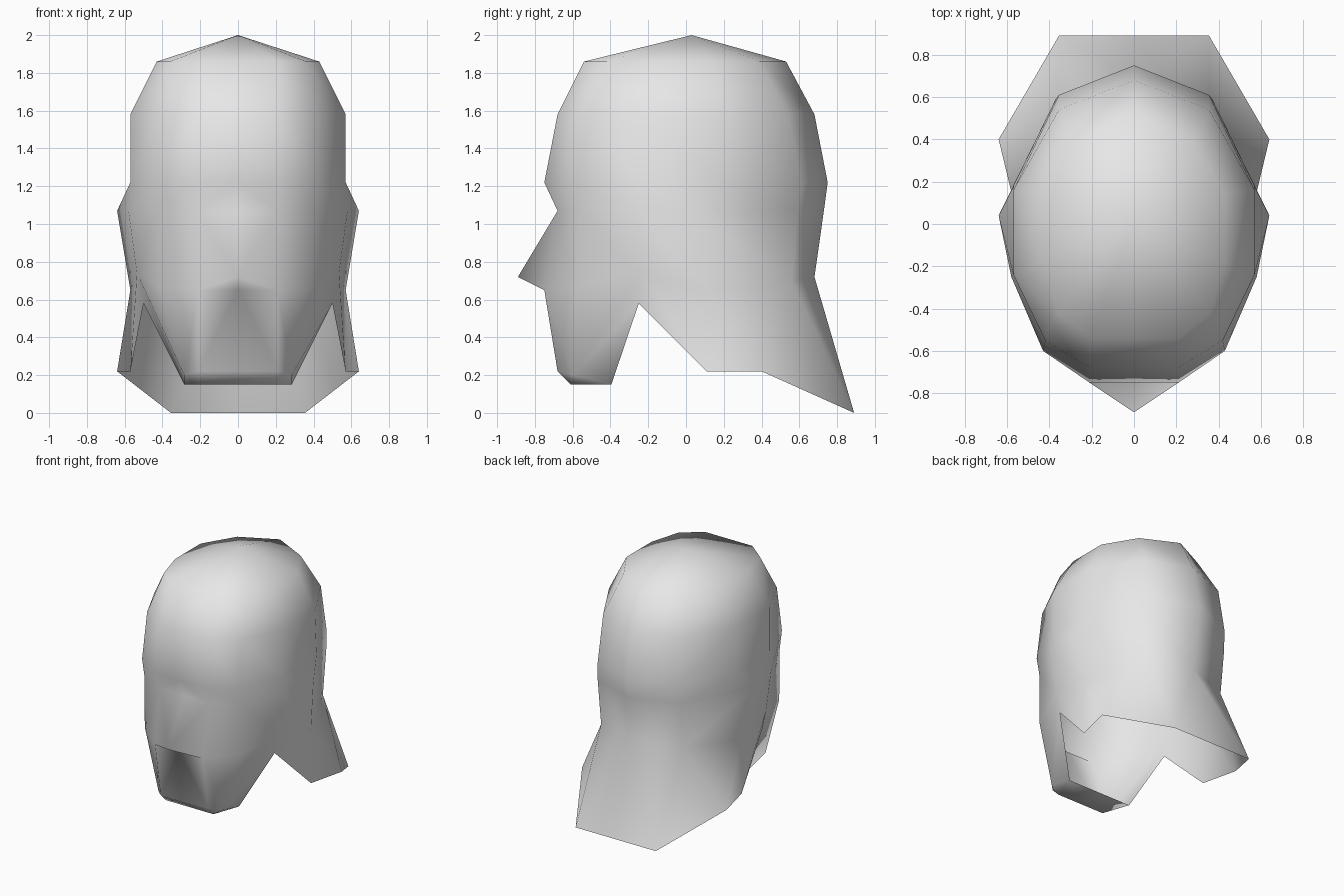
import bpy
import bmesh

cube = bpy.data.objects.get("Cube")
if cube:
    bpy.data.objects.remove(cube)

# Plain grey material
grey = bpy.data.materials.new("plain grey")
grey.use_nodes = True
colour = (0.8, 0.8, 0.8, 1)
grey.diffuse_color = colour
grey.node_tree.nodes["Principled BSDF"].inputs["Base Color"].default_value = colour

bm = bmesh.new()


def point(x, y, z):
    return bm.verts.new((x, y, z))


def ring(z, outline):
    """Half ring from the front centre, round the +x side, to the back."""
    return [point(x, y, z) for x, y in outline]


def face(*verts):
    bm.faces.new(verts)


def bridge(upper, lower, columns):
    for i in columns:
        face(upper[i], lower[i], lower[i + 1], upper[i + 1])


# Skull rings, from the top down
crown = ring(1.86, [(0, -.54), (.21, -.54), (.36, -.42), (.43, -.18), (.43, .14), (.28, .39), (0, .53)])
forehead = ring(1.58, [(0, -.68), (.21, -.68), (.42, -.55), (.57, -.24), (.57, .16), (.355, .54), (0, .68)])
brow = ring(1.22, [(0, -.75), (.21, -.75), (.43, -.6), (.57, -.24), (.57, .18), (.355, .61), (0, .75)])
eyes = ring(1.07, [(0, -.68), (.21, -.68), (.43, -.57), (.58, -.25), (.64, .04), (.37, .59), (0, .73)])

# Mouth and nape ring
mouth = [point(0, -.75, .65), point(.21, -.75, .65), point(.42, -.58, .67),
         point(.535, -.25, .74), point(.57, .11, .65), point(.36, .56, .7), point(0, .68, .72)]

# Lower edge: chin, jaw notch and neck flap
hem = [point(0, -.68, .22), point(.21, -.68, .22), point(.285, -.6, .2),
       point(.5, -.25, .58), point(.57, .11, .22), point(.64, .4, .22), point(.355, .89, 0)]

# Crown cap
apex = point(0, .03, 2)
for i in range(6):
    face(apex, crown[i], crown[i + 1])

# Skull sides
bridge(crown, forehead, range(6))
bridge(forehead, brow, range(6))
bridge(brow, eyes, range(6))
bridge(eyes, mouth, range(1, 6))

# Nose wedge
nose = point(0, -.89, .72)
face(eyes[0], nose, eyes[1])
face(eyes[1], nose, mouth[1])
face(nose, mouth[0], mouth[1])

# Chin front and neck flap
bridge(mouth, hem, [0, 1, 3, 4, 5])
face(mouth[6], hem[6], point(0, .89, 0))

# Jaw side and underside of the chin
lip_mid, lip = point(0, -.61, .15), point(.21, -.61, .15)
jaw_mid, jaw = point(0, -.395, .15), point(.285, -.395, .15)
face(mouth[2], hem[2], jaw, hem[3], mouth[3])
face(hem[0], lip_mid, lip, hem[1])
face(hem[1], lip, hem[2])
face(lip, jaw, hem[2])
face(lip_mid, jaw_mid, jaw, lip)

for f in bm.faces:
    f.smooth = True

mesh = bpy.data.meshes.new("head")
bm.to_mesh(mesh)
bm.free()
mesh.materials.append(grey)
head = bpy.data.objects.new("head", mesh)
bpy.context.collection.objects.link(head)

# Other half of the head
mirror = head.modifiers.new("mirror", 'MIRROR')
mirror.use_axis[0] = True
mirror.merge_threshold = 0.001
